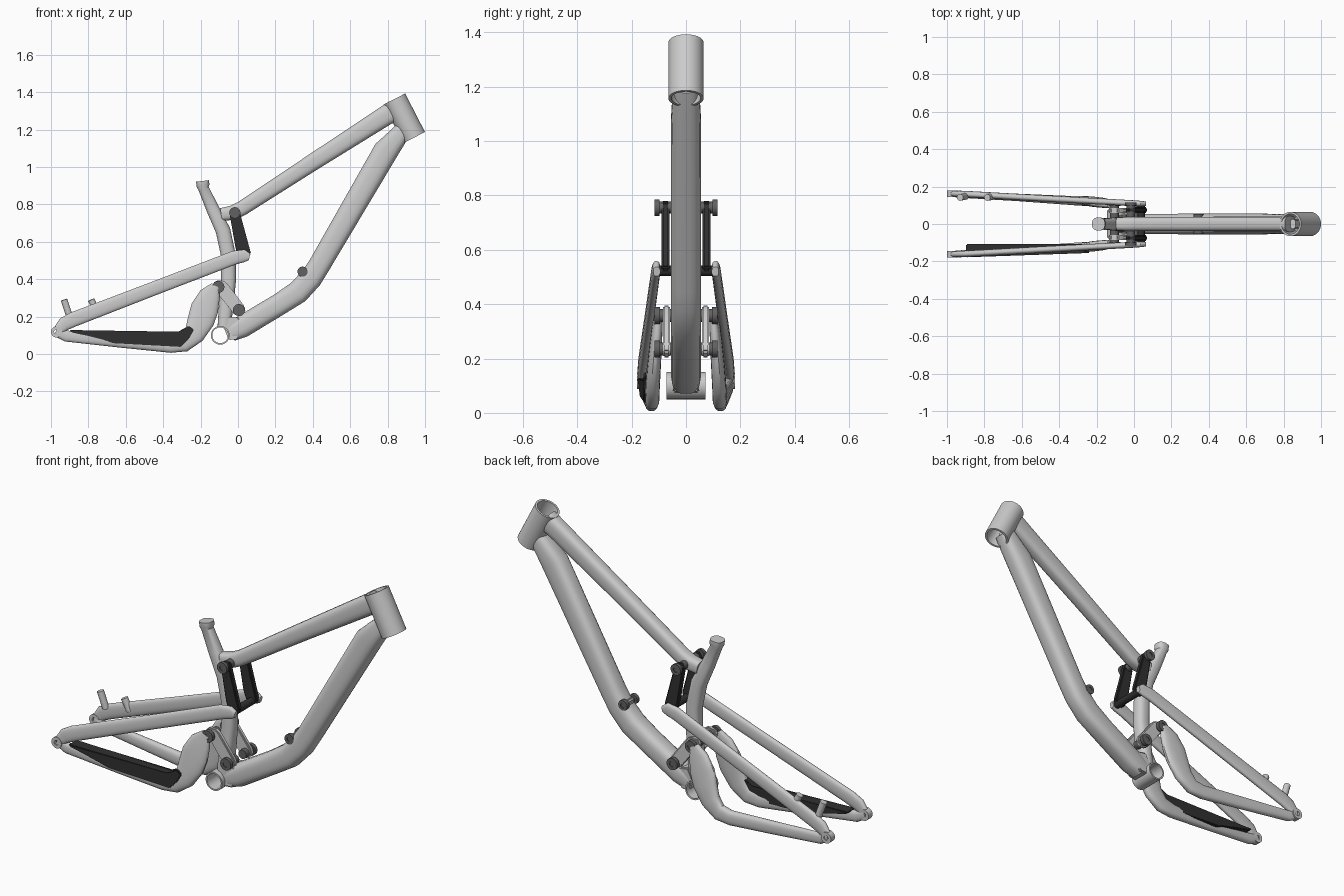
import bpy, bmesh, math
from mathutils import Vector

if "Cube" in bpy.data.objects:
    bpy.data.objects.remove(bpy.data.objects["Cube"])


def material(name, v):
    m = bpy.data.materials.new(name)
    m.diffuse_color = (v, v, v, 1)
    m.use_nodes = True
    m.node_tree.nodes["Principled BSDF"].inputs["Base Color"].default_value = m.diffuse_color
    return m


DARK = material("dark_rubber", 0.03)
BOLT = material("bolt_grey", 0.12)


def finish(name, bm, mat=None, angle=32):
    bmesh.ops.recalc_face_normals(bm, faces=bm.faces)
    me = bpy.data.meshes.new(name)
    bm.to_mesh(me)
    bm.free()
    ob = bpy.data.objects.new(name, me)
    bpy.context.collection.objects.link(ob)
    if mat:
        me.materials.append(mat)
    bpy.ops.object.select_all(action='DESELECT')
    ob.select_set(True)
    bpy.context.view_layer.objects.active = ob
    bpy.ops.object.shade_smooth_by_angle(angle=math.radians(angle))
    return ob


def loft(name, pts, mat=None, n=20, p=2.6):
    """Rounded-box tube through (x, y, z, width, height) stations."""
    bm = bmesh.new()
    rings = []
    c = [Vector(q[:3]) for q in pts]
    for i, q in enumerate(pts):
        a = (c[i] - c[i - 1]).normalized() if i else Vector()
        b = (c[i + 1] - c[i]).normalized() if i < len(c) - 1 else Vector()
        t = (a + b).normalized()
        up = Vector((-t.z, 0, t.x)).normalized()
        ring = []
        for k in range(n):
            an = 2 * math.pi * (k + 0.5) / n
            u, v = math.cos(an), math.sin(an)
            u = math.copysign(abs(u) ** (2 / p), u) * q[3] / 2
            v = math.copysign(abs(v) ** (2 / p), v) * q[4] / 2
            ring.append(bm.verts.new(c[i] + Vector((0, u, 0)) + up * v))
        rings.append(ring)
    for r0, r1 in zip(rings, rings[1:]):
        for k in range(n):
            j = (k + 1) % n
            bm.faces.new((r0[k], r0[j], r1[j], r1[k]))
    bm.faces.new(rings[0])
    bm.faces.new(rings[-1])
    return finish(name, bm, mat)


def tube(name, a, b, r, ri=0, mat=None, n=28):
    """Straight cylinder from a to b, hollow when ri is set."""
    a, b = Vector(a), Vector(b)
    rot = (b - a).to_track_quat('Z', 'Y')
    bm = bmesh.new()

    def ring(c, rad):
        return [bm.verts.new(c + rot @ Vector((rad * math.cos(2 * math.pi * k / n),
                                               rad * math.sin(2 * math.pi * k / n), 0)))
                for k in range(n)]
    if ri:
        rs = [ring(a, r), ring(b, r), ring(b, ri), ring(a, ri)]
        pairs = list(zip(rs, rs[1:] + rs[:1]))
    else:
        rs = [ring(a, r), ring(b, r)]
        pairs = [(rs[0], rs[1])]
        bm.faces.new(rs[0])
        bm.faces.new(rs[1])
    for r0, r1 in pairs:
        for k in range(n):
            j = (k + 1) % n
            bm.faces.new((r0[k], r0[j], r1[j], r1[k]))
    return finish(name, bm, mat)


def plate(name, outline, y0, y1, mat=None, bevel=0.006):
    """XZ outline extruded along y; y0 and y1 are functions of x."""
    bm = bmesh.new()
    f = [bm.verts.new((x, y0(x), z)) for x, z in outline]
    g = [bm.verts.new((x, y1(x), z)) for x, z in outline]
    bm.faces.new(f)
    bm.faces.new(g)
    for k in range(len(f)):
        j = (k + 1) % len(f)
        bm.faces.new((f[k], f[j], g[j], g[k]))
    bmesh.ops.bevel(bm, geom=bm.edges[:], offset=bevel, segments=2, affect='EDGES')
    return finish(name, bm, mat)


def flat(y):
    return lambda x: y


# Front triangle
tube("head_tube", (0.942, 0, 1.157), (0.836, 0, 1.363), 0.065, 0.054, n=40)
loft("top_tube", [(0.835, 0, 1.30, .085, .115), (0.79, 0, 1.275, .08, .108),
                  (0.40, 0, 1.025, .078, .092), (0.02, 0, 0.778, .075, .08),
                  (-0.03, 0, 0.755, .075, .078), (-0.09, 0, 0.745, .07, .07)], p=3)
loft("down_tube", [(0.888, 0, 1.205, .09, .09), (0.865, 0, 1.175, .10, .10),
                   (0.79, 0, 1.085, .11, .135), (0.435, 0, 0.475, .112, .118),
                   (0.39, 0, 0.405, .112, .122), (0.32, 0, 0.33, .112, .125),
                   (0.22, 0, 0.265, .11, .118), (0.02, 0, 0.145, .11, .12),
                   (-0.04, 0, 0.115, .10, .10)], p=3)
loft("seat_tube", [(-0.19, 0, 0.925, .07, .07), (-0.187, 0, 0.90, .07, .07),
                   (-0.184, 0, 0.885, .058, .058), (-0.135, 0, 0.775, .065, .07),
                   (-0.08, 0, 0.66, .075, .08), (-0.052, 0, 0.53, .075, .08),
                   (-0.05, 0, 0.40, .075, .08), (-0.062, 0, 0.27, .085, .08),
                   (-0.075, 0, 0.14, .09, .07)])
plate("head_gusset", [(0.82, 1.29), (0.86, 1.30), (0.92, 1.17), (0.87, 1.17)],
      flat(-.028), flat(.028))
tube("bottom_bracket_shell", (-0.095, -.072, 0.10), (-0.095, .072, 0.10), 0.05, 0.042)
plate("bracket_web", [(-0.075, 0.14), (-0.045, 0.20), (0.03, 0.19), (0.0, 0.08),
                      (-0.05, 0.075)], flat(-.048), flat(.048))

# Lower shock mount on the down tube
tube("shock_mount_axle", (0.345, -.05, 0.44), (0.345, .05, 0.44), 0.014, mat=BOLT)
plate("shock_mount_tab", [(0.325, 0.45), (0.36, 0.455), (0.41, 0.44), (0.35, 0.37)],
      flat(-.025), flat(.025))

# Cross bar of the rocker
tube("rocker_axle", (-0.017, -.11, 0.755), (-0.017, .11, 0.755), 0.022, mat=BOLT)
tube("rocker_cross_bar", (0.038, -.115, 0.523), (0.038, .115, 0.523), 0.02, mat=DARK)

for s, side in ((-1, "right"), (1, "left")):
    # Pivot bolts
    for nm, x, z, y0, y1, r in (("rocker_bolt", -0.017, .755, .098, .115, .03),
                                ("upper_link_bolt", -0.105, .358, .095, .115, .032),
                                ("lower_link_bolt", 0.005, .235, .095, .115, .032),
                                ("shock_mount_bolt", 0.345, .44, .032, .054, .027)):
        tube(f"{nm}_{side}", (x, s * y0, z), (x, s * y1, z), r, r * .45, BOLT)
    for nm, x, z in (("upper", -0.105, .358), ("lower", 0.005, .235)):
        tube(f"{nm}_link_shaft_{side}", (x, s * .03, z), (x, s * .112, z), .024, mat=BOLT)

    # Rocker and lower link plates
    plate(f"rocker_plate_{side}", [(-0.045, .75), (-0.03, .78), (0.005, .775), (0.07, .535),
                                   (0.045, .505), (0.01, .51), (-0.012, .56)],
          flat(s * .06), flat(s * .09), DARK)
    plate(f"lower_link_{side}", [(-0.14, .36), (-0.125, .39), (-0.085, .395), (-0.06, .38),
                                 (0.035, .255), (0.04, .225), (0.015, .203), (-0.02, .21),
                                 (-0.05, .25)], flat(s * .058), flat(s * .085))

    # Seat stay
    loft(f"seat_stay_{side}", [(0.062, s * .108, .52, .025, .035), (0.035, s * .109, .525, .03, .068),
                               (-0.02, s * .112, .515, .032, .075), (-0.45, s * .135, .35, .034, .075),
                               (-0.88, s * .159, .185, .034, .08), (-0.93, s * .161, .16, .034, .075),
                               (-0.965, s * .162, .125, .03, .05)])
    # Chain stay with swollen front yoke
    loft(f"chain_stay_{side}", [(-0.975, s * .160, .118, .03, .045), (-0.92, s * .157, .096, .034, .06),
                                (-0.62, s * .142, .068, .04, .07), (-0.36, s * .127, .045, .048, .078),
                                (-0.29, s * .124, .055, .052, .09), (-0.235, s * .122, .105, .052, .115),
                                (-0.198, s * .117, .18, .05, .145), (-0.178, s * .112, .245, .046, .15),
                                (-0.15, s * .106, .315, .04, .115), (-0.12, s * .1, .365, .03, .05)])
    tube(f"dropout_{side}", (-0.97, s * .145, .118), (-0.97, s * .18, .118), .03, .013)

# Chain guard on the drive side
plate("chain_guard", [(-0.90, .128), (-0.32, .115), (-0.262, .15), (-0.235, .13), (-0.26, .085),
                      (-0.305, .038), (-0.67, .058), (-0.71, .078), (-0.89, .115)],
      lambda x: -.155 + .035 * (x + .24), flat(-.108), DARK, 0.004)

# Brake mount posts
for i, (a, b) in enumerate((((-0.93, .142, .29), (-0.90, .148, .20)),
                            ((-0.785, .142, .29), (-0.755, .147, .225)))):
    tube(f"brake_post_{i + 1}", a, b, .018, n=20)
